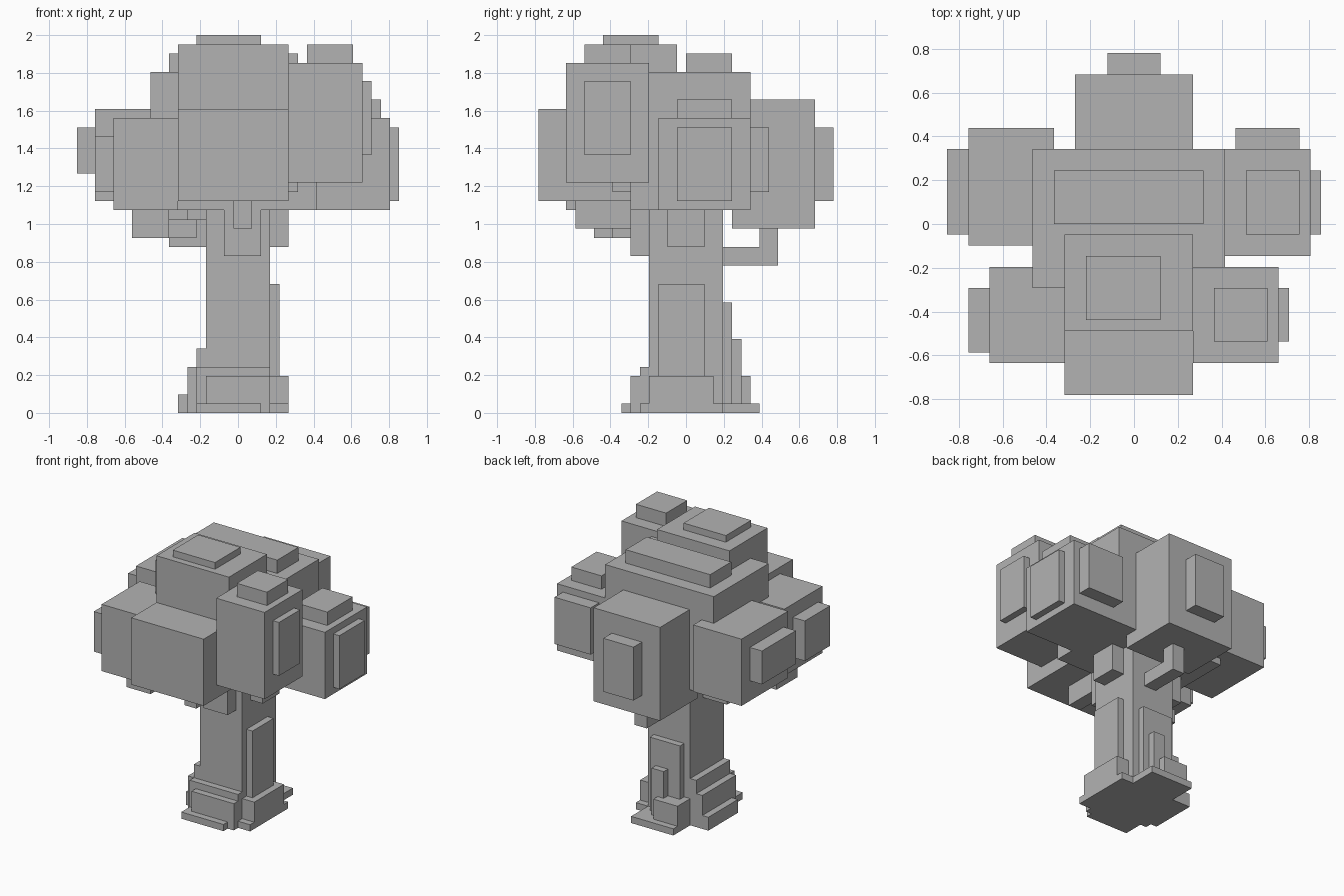
import bpy
import bmesh
from mathutils import Vector

if "Cube" in bpy.data.objects:
    bpy.data.objects.remove(bpy.data.objects["Cube"], do_unlink=True)

# The whole tree sits on one block grid, 41 blocks tall.
UNIT = 2 / 41
OFFSET = Vector((-0.5, 0, 0))

grey = bpy.data.materials.new("plain grey")
grey.use_nodes = True
grey.diffuse_color = (0.45, 0.45, 0.45, 1)
shader = grey.node_tree.nodes["Principled BSDF"]
shader.inputs["Base Color"].default_value = grey.diffuse_color
shader.inputs["Roughness"].default_value = 0.9


def block(name, x, y, z):
    """Add a box spanning the given grid ranges along each axis."""
    low = Vector((x[0], y[0], z[0]))
    high = Vector((x[1], y[1], z[1]))
    centre = (low + high) / 2 + OFFSET
    mesh = bpy.data.meshes.new(name)
    bm = bmesh.new()
    bmesh.ops.create_cube(bm, size=1)
    bmesh.ops.scale(bm, vec=(high - low) * UNIT, verts=bm.verts)
    bmesh.ops.translate(bm, vec=centre * UNIT, verts=bm.verts)
    bm.to_mesh(mesh)
    bm.free()
    mesh.materials.append(grey)
    part = bpy.data.objects.new(name, mesh)
    bpy.context.scene.collection.objects.link(part)
    return part


# Trunk and the bark plate on its left side
block("trunk", x=(-3, 4), y=(-4, 4), z=(0, 22))
block("left_bark_plate", x=(4, 5), y=(-3, 2), z=(0, 14))

# Stepped roots around the foot
block("root_slab", x=(-4, 6), y=(-5, 4), z=(0, 1))
block("front_root_slab", x=(-4, 3), y=(-7, -5), z=(0, 1))
block("front_root", x=(-3, 4), y=(-6, -4), z=(0, 4))
block("front_root_step", x=(-4, 4), y=(-5, -4), z=(0, 5))
block("left_root", x=(4, 6), y=(-4, 3), z=(0, 4))
block("right_root_low", x=(-6, -5), y=(-3, 4), z=(0, 2))
block("right_root_middle", x=(-5, -4), y=(-4, 4), z=(0, 5))
block("right_root_high", x=(-4, -3), y=(-4, 4), z=(0, 7))
block("back_root_slab", x=(-3, 4), y=(4, 8), z=(0, 1))
block("back_root", x=(-3, 1), y=(4, 7), z=(0, 4))
block("back_root_step", x=(0, 2), y=(4, 6), z=(0, 8))
block("back_bark_plate", x=(-2, 3), y=(4, 5), z=(0, 12))

# Short branches reaching up into the leaves
block("front_branch", x=(-1, 3), y=(-6, -4), z=(17, 23))
block("front_branch_tip", x=(0, 2), y=(-12, -6), z=(20, 23))
block("left_branch", x=(4, 6), y=(-2, 2), z=(18, 22))
block("right_branch", x=(-7, -3), y=(-2, 1), z=(18, 21))
block("right_branch_tip", x=(-7, -5), y=(-2, 1), z=(21, 23))
block("front_right_branch", x=(-11, -4), y=(-8, -5), z=(19, 21))
block("front_right_branch_tip", x=(-11, -7), y=(-10, -7), z=(19, 22))
block("back_branch", x=(0, 2), y=(4, 10), z=(16, 18))
block("back_branch_tip", x=(0, 2), y=(8, 10), z=(18, 20))

# Central crown with its raised caps
block("crown_centre", x=(-9, 9), y=(-6, 7), z=(22, 37))
block("crown_centre_cap", x=(-7, 7), y=(0, 5), z=(37, 39))
block("crown_front", x=(-6, 6), y=(-10, -1), z=(23, 40))
block("crown_front_cap", x=(-4, 3), y=(-9, -3), z=(40, 41))
block("crown_front_lobe", x=(-6, 6), y=(-16, -10), z=(23, 33))

# Left leaf lobes
block("front_left_lobe", x=(6, 14), y=(-13, -4), z=(25, 38))
block("front_left_lobe_cap", x=(8, 13), y=(-11, -6), z=(38, 40))
block("front_left_lobe_plate", x=(14, 15), y=(-11, -6), z=(28, 36))
block("front_left_lobe_joint", x=(4, 7), y=(-8, -3), z=(24, 25))
block("left_lobe", x=(9, 17), y=(-3, 7), z=(22, 32))
block("left_lobe_cap", x=(11, 16), y=(-1, 5), z=(32, 34))
block("left_lobe_plate", x=(17, 18), y=(-1, 5), z=(23, 31))
block("left_lobe_back", x=(10, 16), y=(7, 9), z=(24, 31))

# Right leaf lobes
block("front_right_lobe", x=(-13, -6), y=(-13, -4), z=(22, 32))
block("front_right_lobe_plate", x=(-15, -13), y=(-12, -6), z=(24, 30))
block("right_lobe", x=(-15, -7), y=(-2, 9), z=(23, 33))
block("right_lobe_plate", x=(-17, -15), y=(-1, 7), z=(26, 31))

# Back leaf lobe
block("back_lobe", x=(-5, 6), y=(5, 14), z=(20, 34))
block("back_lobe_plate", x=(-2, 3), y=(14, 16), z=(23, 31))
